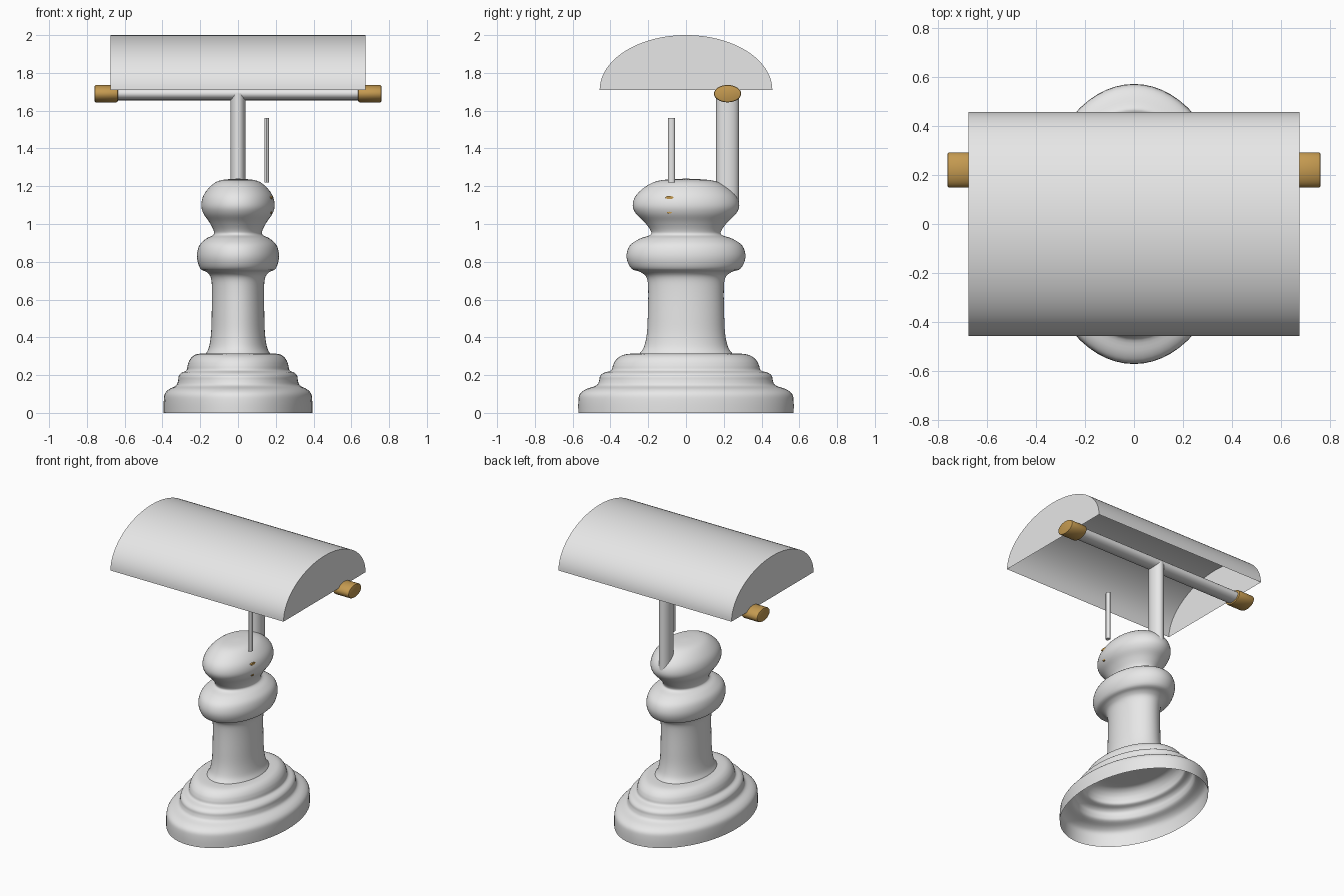
import bpy, bmesh, math
from mathutils import Vector, Matrix

if "Cube" in bpy.data.objects:
    bpy.data.objects.remove(bpy.data.objects["Cube"], do_unlink=True)

SQUASH = 0.69  # the whole stand is an oval, narrower across x than along y


def material(name, rgb):
    m = bpy.data.materials.new(name)
    m.use_nodes = True
    m.diffuse_color = (*rgb, 1)
    m.node_tree.nodes["Principled BSDF"].inputs["Base Color"].default_value = (*rgb, 1)
    return m


GREY = material("light grey", (0.8, 0.8, 0.8))
BRASS = material("brass", (0.55, 0.32, 0.08))


def finish(name, bm, mat, angle=40):
    mesh = bpy.data.meshes.new(name)
    bm.to_mesh(mesh)
    bm.free()
    mesh.materials.append(mat)
    ob = bpy.data.objects.new(name, mesh)
    bpy.context.collection.objects.link(ob)
    bpy.ops.object.select_all(action='DESELECT')
    ob.select_set(True)
    bpy.context.view_layer.objects.active = ob
    bpy.ops.object.shade_smooth_by_angle(angle=math.radians(angle))
    return ob


def smooth_path(points, steps=4):
    """Catmull-Rom curve through the profile points."""
    p = [Vector(q) for q in points]
    p = [p[0]] + p + [p[-1]]
    out = []
    for a, b, c, d in zip(p, p[1:], p[2:], p[3:]):
        for i in range(steps):
            t = i / steps
            out.append(0.5 * (2 * b + (c - a) * t + (2 * a - 5 * b + 4 * c - d) * t * t
                              + (3 * b - a - 3 * c + d) * t ** 3))
    return out + [p[-1]]


def oval_lathe(name, profile, mat, n=64):
    """Turn a (radius, height) profile into an oval shell."""
    bm = bmesh.new()
    rings = []
    for r, z in smooth_path(profile):
        rings.append([bm.verts.new((SQUASH * r * math.cos(2 * math.pi * i / n),
                                    r * math.sin(2 * math.pi * i / n), z))
                      for i in range(n)])
    for low, high in zip(rings, rings[1:]):
        for i in range(n):
            j = (i + 1) % n
            bm.faces.new((low[i], low[j], high[j], high[i]))
    bm.faces.new(rings[-1])
    return finish(name, bm, mat, 50)


def oval_rod(name, centre, size, axis, mat, n=24, bevel=0):
    """Elliptical cylinder filling a box of the given size along one axis."""
    bm = bmesh.new()
    bmesh.ops.create_cone(bm, cap_ends=True, segments=n, radius1=0.5, radius2=0.5, depth=1)
    if axis == 'X':
        bmesh.ops.rotate(bm, verts=bm.verts, matrix=Matrix.Rotation(math.pi / 2, 3, 'Y'))
    bmesh.ops.scale(bm, verts=bm.verts, vec=size)
    bmesh.ops.translate(bm, verts=bm.verts, vec=centre)
    if bevel:
        rims = [e for e in bm.edges if any(len(f.verts) > 4 for f in e.link_faces)]
        bmesh.ops.bevel(bm, geom=rims, offset=bevel, segments=2, affect='EDGES', profile=0.5)
    return finish(name, bm, mat)


# Stepped foot, open underneath
oval_lathe("base", [(0.57, 0), (0.57, 0.06), (0.562, 0.1), (0.53, 0.125), (0.475, 0.145),
                    (0.46, 0.17), (0.455, 0.195), (0.435, 0.212), (0.396, 0.225),
                    (0.387, 0.25), (0.375, 0.275), (0.35, 0.298), (0.31, 0.312),
                    (0.23, 0.315)], GREY)

# Flared column, collar and rounded head
oval_lathe("column", [(0.245, 0.315), (0.222, 0.35), (0.207, 0.42), (0.202, 0.52),
                      (0.2, 0.65), (0.208, 0.715), (0.24, 0.745), (0.29, 0.765),
                      (0.315, 0.825), (0.298, 0.885), (0.245, 0.922), (0.19, 0.942),
                      (0.187, 0.965), (0.22, 1.01), (0.265, 1.055), (0.282, 1.1),
                      (0.262, 1.155), (0.2, 1.207), (0.13, 1.232), (0.01, 1.24)], GREY)

# Post and cross arm holding the shade
ARM_Y, ARM_Z = 0.22, 1.69
oval_rod("post", (0, ARM_Y, 1.395), (0.08, 0.12, 0.59), 'Z', GREY)
oval_rod("cross_arm", (0, ARM_Y, ARM_Z), (1.3, 0.11, 0.07), 'X', GREY)
for side, label in ((1, "left"), (-1, "right")):
    oval_rod(label + "_end_cap", (side * 0.698, ARM_Y, ARM_Z), (0.124, 0.144, 0.092),
             'X', BRASS, 32, 0.008)

# Pull rod and the small brass fittings on the head
oval_rod("pull_rod", (0.152, -0.076, 1.39), (0.026, 0.037, 0.34), 'Z', GREY, 12)
oval_rod("upper_fitting", (0.175, -0.088, 1.14), (0.014, 0.046, 0.016), 'X', BRASS, 12)
oval_rod("lower_fitting", (0.175, -0.088, 1.06), (0.009, 0.026, 0.01), 'X', BRASS, 12)

# Half-oval shade with closed ends, open underneath
bm = bmesh.new()
ends = []
for x in (-0.675, 0.675):
    arc = [math.pi * i / 48 for i in range(49)]
    ends.append([bm.verts.new((x, 0.457 * math.cos(a), 1.71 + 0.29 * math.sin(a))) for a in arc])
for i in range(48):
    bm.faces.new((ends[0][i], ends[0][i + 1], ends[1][i + 1], ends[1][i]))
for end in ends:
    bm.faces.new(end)
bmesh.ops.recalc_face_normals(bm, faces=bm.faces)
# An open shell: make sure the top faces outward
top = max(bm.faces, key=lambda f: f.calc_center_median().z)
if top.normal.z < 0:
    bmesh.ops.reverse_faces(bm, faces=bm.faces)
finish("shade", bm, GREY)
